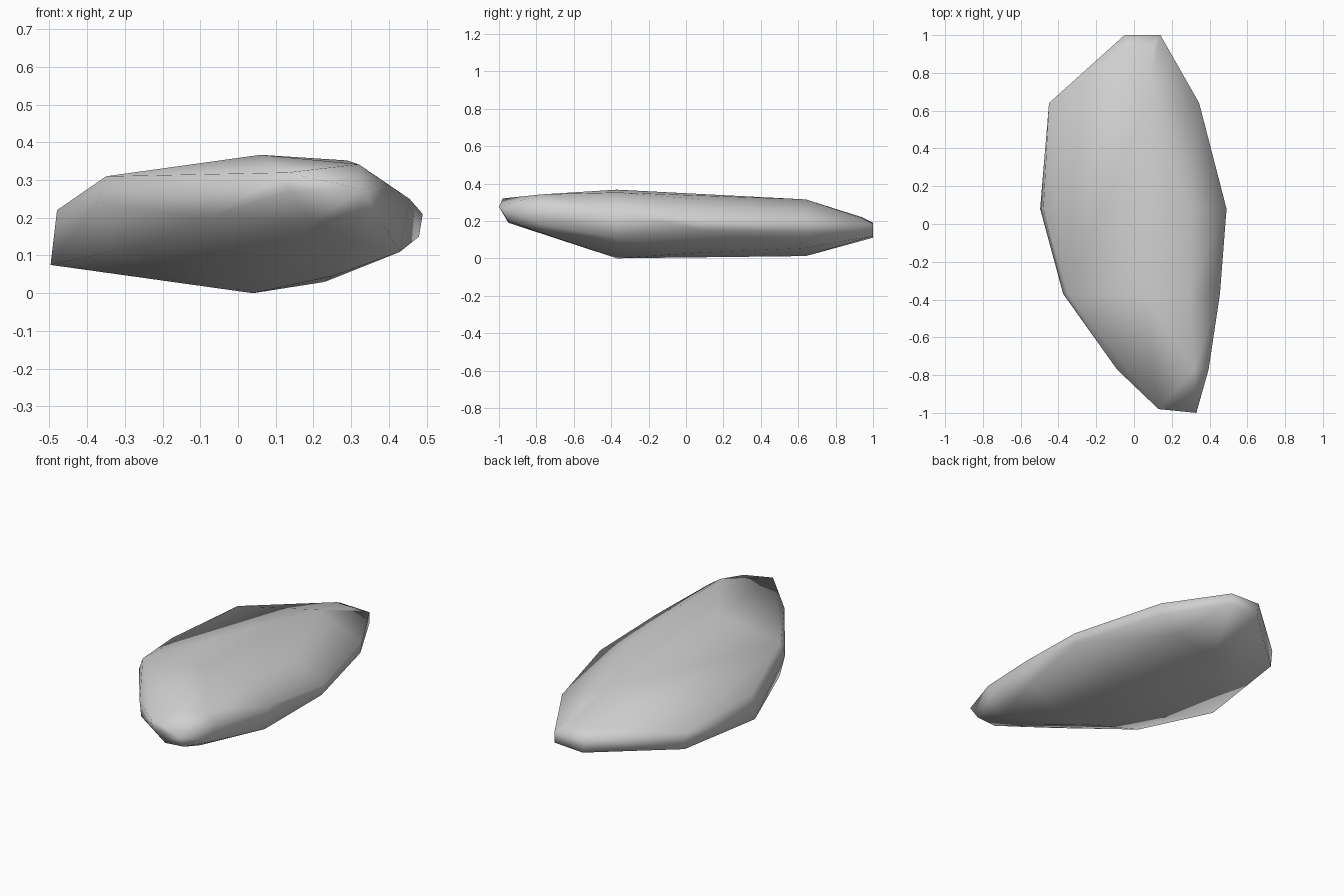
import bpy
import bmesh

cube = bpy.data.objects.get("Cube")
if cube:
    bpy.data.objects.remove(cube, do_unlink=True)

# Stone material
stone = bpy.data.materials.new("stone_grey")
stone.use_nodes = True
grey = (0.63, 0.63, 0.63, 1)
stone.diffuse_color = grey
stone.node_tree.nodes["Principled BSDF"].inputs["Base Color"].default_value = grey

# Cross-sections of the rock: y station -> outline points (x, z)
sections = {
    -1.0: [(0.33, 0.275)],
    -0.98: [(0.13, 0.32), (0.14, 0.27)],
    -0.95: [(0.2, 0.19), (0.32, 0.2)],
    -0.77: [(0.32, 0.342), (0.395, 0.29), (0.385, 0.18), (0.3, 0.135),
            (-0.09, 0.285), (-0.08, 0.2)],
    -0.37: [(0.455, 0.25), (0.29, 0.352), (0.06, 0.367), (-0.35, 0.31),
            (-0.375, 0.24), (-0.34, 0.11), (0.04, 0.0), (0.25, 0.045), (0.43, 0.11)],
    0.08: [(0.49, 0.21), (0.48, 0.15), (0.3, 0.315),
           (-0.48, 0.22), (-0.497, 0.075), (0.23, 0.03)],
    0.64: [(0.345, 0.205), (0.335, 0.14), (0.06, 0.315),
           (-0.45, 0.2), (-0.44, 0.1), (-0.03, 0.012), (0.22, 0.055)],
    0.94: [(0.1, 0.215), (-0.03, 0.22)],
    1.0: [(0.14, 0.185), (0.14, 0.12), (-0.05, 0.19), (-0.04, 0.11)],
}

# Rock: skin wrapped around the sections
bm = bmesh.new()
for y, outline in sections.items():
    for x, z in outline:
        bm.verts.new((x, y, z))
hull = bmesh.ops.convex_hull(bm, input=bm.verts)
inside = {v for v in hull["geom_interior"] + hull["geom_unused"]
          if isinstance(v, bmesh.types.BMVert)}
bmesh.ops.delete(bm, geom=list(inside), context="VERTS")
bmesh.ops.recalc_face_normals(bm, faces=bm.faces)
mesh = bpy.data.meshes.new("rock")
bm.to_mesh(mesh)
bm.free()
mesh.materials.append(stone)
rock = bpy.data.objects.new("rock", mesh)
bpy.context.collection.objects.link(rock)

# Soft shading over the broad facets
bpy.ops.object.select_all(action="DESELECT")
rock.select_set(True)
bpy.context.view_layer.objects.active = rock
bpy.ops.object.shade_smooth()
